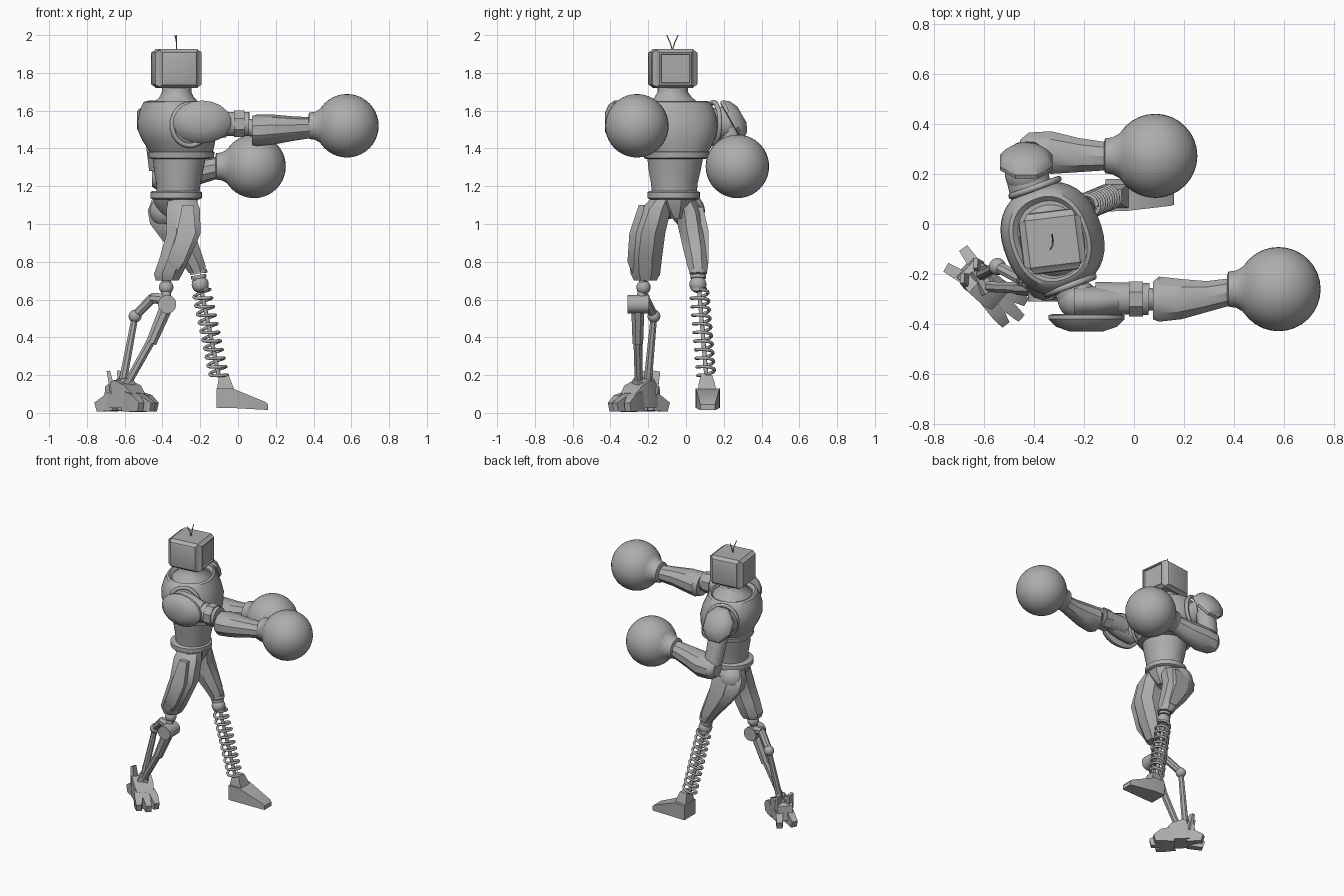
import bpy, bmesh, math
from math import cos, sin, pi, radians
from mathutils import Vector, Matrix

cube = bpy.data.objects.get("Cube")
if cube:
    bpy.data.objects.remove(cube, do_unlink=True)

grey = bpy.data.materials.new("plain grey")
grey.use_nodes = True
grey.diffuse_color = (0.42, 0.42, 0.42, 1)
grey.node_tree.nodes["Principled BSDF"].inputs["Base Color"].default_value = grey.diffuse_color

X, Y, Z = Vector((1, 0, 0)), Vector((0, 1, 0)), Vector((0, 0, 1))


def finish(name, bm, angle=35):
    bmesh.ops.recalc_face_normals(bm, faces=bm.faces)
    mesh = bpy.data.meshes.new(name)
    bm.to_mesh(mesh)
    bm.free()
    mesh.materials.append(grey)
    ob = bpy.data.objects.new(name, mesh)
    bpy.context.collection.objects.link(ob)
    bpy.ops.object.select_all(action='DESELECT')
    ob.select_set(True)
    bpy.context.view_layer.objects.active = ob
    bpy.ops.object.shade_smooth_by_angle(angle=radians(angle))
    return ob


def loft(name, rings, sides=24, u=None, v=None, power=2, angle=35):
    """Skin a row of rings, each (centre, half size along u, half size along v)."""
    rings = [(Vector(c), a, b) for c, a, b in rings]
    if u is None:
        axis = (rings[-1][0] - rings[0][0]).normalized()
        u = axis.cross(Z if abs(axis.z) < 0.9 else Y).normalized()
        v = u.cross(axis)
    bm = bmesh.new()
    grow = 1 / cos(pi / sides)
    rows = []
    for c, a, b in rings:
        row = []
        for i in range(sides):
            t = (i + 0.5) * 2 * pi / sides
            s, k = [math.copysign(abs(f) ** (2 / power), f) * grow for f in (sin(t), cos(t))]
            row.append(bm.verts.new(c + u * (a * k) + v * (b * s)))
        rows.append(row)
    for r, q in zip(rows, rows[1:]):
        for i in range(sides):
            j = (i + 1) % sides
            bm.faces.new((r[i], r[j], q[j], q[i]))
    bm.faces.new(rows[0])
    bm.faces.new(rows[-1])
    return finish(name, bm, angle)


def bar(name, p, q, r0, r1=None, sides=12, flat=1):
    r1 = r1 or r0
    return loft(name, [(p, r0, r0 * flat), (q, r1, r1 * flat)], sides)


def ball(name, c, r):
    bm = bmesh.new()
    bmesh.ops.create_uvsphere(bm, u_segments=32, v_segments=20, radius=r,
                              matrix=Matrix.Translation(c))
    return finish(name, bm)


def tube(name, pts, r, cyclic=False):
    curve = bpy.data.curves.new(name, 'CURVE')
    curve.dimensions = '3D'
    curve.bevel_depth, curve.bevel_resolution = r, 2
    spline = curve.splines.new('POLY')
    spline.points.add(len(pts) - 1)
    for p, co in zip(spline.points, pts):
        p.co = (*co, 1)
    spline.use_cyclic_u = cyclic
    curve.materials.append(grey)
    ob = bpy.data.objects.new(name, curve)
    bpy.context.collection.objects.link(ob)
    return ob


# Boxy head: framed, sunken screen in front and raised panels elsewhere
bm = bmesh.new()
bmesh.ops.create_cube(bm, size=1, matrix=Matrix.Diagonal((0.215, 0.205, 0.205, 1)))
sides = [f for f in bm.faces if abs(f.normal.z) < 0.5]
bmesh.ops.bevel(bm, geom=list(bm.edges), offset=0.008, segments=1, affect='EDGES')
for face in [f for f in bm.faces if f.calc_area() > 0.02 and abs(f.normal.z) < 0.5]:
    n = face.normal.copy()
    bmesh.ops.inset_region(bm, faces=[face], thickness=0.012, depth=0.016)
    if n.x > 0.5:
        bmesh.ops.inset_region(bm, faces=[face], thickness=0.012, depth=0)
        bmesh.ops.inset_region(bm, faces=[face], thickness=0.004, depth=-0.01)
    else:
        bmesh.ops.inset_region(bm, faces=[face], thickness=0.014, depth=0.004)
head = finish("head", bm, 25)
head.location = (-0.325, -0.07, 1.823)
head.rotation_euler.z = radians(7)
for s in (-1, 1):
    tube("antenna", [(-0.325, -0.072, 1.92), (-0.325, -0.072 + s * 0.012, 1.96),
                     (-0.33 + s * 0.004, -0.072 + s * 0.03, 2.0)], 0.003)

# Torso, turned a little towards the left
turn = Matrix.Rotation(radians(20), 3, 'Z')
fwd, side = turn @ X, turn @ Y


def trunk(name, rows, power=2):
    loft(name, [((x, y, z), a, b) for z, x, y, a, b in rows], 40, fwd, side, power)


trunk("neck", [(1.58, -.325, -.06, .17, .18), (1.63, -.325, -.065, .135, .15),
               (1.67, -.325, -.068, .09, .1), (1.7, -.325, -.07, .077, .08),
               (1.73, -.325, -.07, .077, .08)])
trunk("chest_vest", [(1.345, -.305, -.055, .15, .155), (1.35, -.3, -.05, .168, .167),
                     (1.38, -.3, -.05, .17, .172), (1.385, -.3, -.05, .163, .167),
                     (1.44, -.313, -.053, .185, .2), (1.5, -.325, -.055, .199, .22),
                     (1.56, -.33, -.06, .19, .222), (1.61, -.335, -.06, .172, .207),
                     (1.645, -.335, -.06, .155, .185), (1.652, -.335, -.06, .14, .17),
                     (1.635, -.33, -.062, .125, .155)], 2.3)
trunk("waist", [(1.15, -.318, -.062, .11, .118), (1.22, -.315, -.062, .117, .125),
                (1.28, -.315, -.06, .128, .138), (1.36, -.31, -.057, .14, .15)])
trunk("belt", [(1.13, -.328, -.065, .122, .126), (1.137, -.328, -.065, .136, .138),
               (1.168, -.328, -.065, .136, .138), (1.176, -.328, -.065, .122, .126)])
loft("pelvis", [((-.33, -.065, 1.14), .12, .12), ((-.33, -.06, 1.1), .11, .1),
                ((-.32, -.05, 1.03), .06, .04)], 10, X, Y)

# Arm holes
for s, c in ((-1, (-.255, -.245, 1.525)), (1, (-.395, .145, 1.535))):
    c = Vector(c)
    tube("arm_hole_rim", [c + fwd * (.1 * cos(t)) + Z * (.11 * sin(t))
                          for t in (i * pi / 16 for i in range(32))], .013, True)


def pad(name, c, n, u, v, a, b, sides):
    """Domed shoulder plate facing n."""
    c = Vector(c)
    steps = ((0, .9), (.004, 1), (.02, 1), (.05, .8), (.07, .42))
    loft(name, [(c + n * d, a * k, b * k) for d, k in steps], sides, u, v)


def glove(name, c):
    """Round boxing glove with a flared cuff on its -x side."""
    c = Vector(c)
    ball(name, c, .168)
    cuff = ((-.205, .055), (-.2, .07), (-.17, .074), (-.145, .088), (-.12, .115), (-.09, .14))
    loft(name + "_cuff", [(c + X * d, r, r) for d, r in cuff], 32, Y, Z)


# Right arm, stretched out straight
bar("right_shoulder_axle", (-.27, -.2, 1.53), (-.23, -.31, 1.53), .07, sides=20)
ball("right_shoulder_ball", (-.225, -.3, 1.53), .08)
pad("right_shoulder_pad", (-.19, -.36, 1.54), -Y, X, Z, .152, .112, 18)
loft("right_upper_arm", [((-.24, -.31, 1.54), .065, .1), ((-.15, -.31, 1.54), .06, .095),
                         ((-.06, -.305, 1.53), .05, .07)], 16, Y, Z)
bar("right_elbow", (-.155, -.295, 1.53), (.06, -.3, 1.53), .064, sides=20)
bar("right_elbow_band", (-.02, -.3, 1.53), (.035, -.3, 1.53), .07, sides=8)
bar("right_elbow_neck", (.04, -.3, 1.515), (.12, -.3, 1.5), .045)
loft("right_forearm", [((.075, -.305, 1.495), .075, .074), ((.1, -.3, 1.495), .09, .08),
                       ((.19, -.3, 1.5), .08, .075), ((.29, -.29, 1.505), .062, .062),
                       ((.39, -.27, 1.51), .054, .052)], 10, Y, Z)
glove("right_glove", (.577, -.26, 1.52))

# Left arm, bent at the elbow
bar("left_shoulder_axle", (-.4, .08, 1.53), (-.43, .21, 1.53), .085, sides=20)
ball("left_shoulder_ball", (-.43, .2, 1.54), .085)
down = Vector((0, .5, -.866))
pad("left_shoulder_pad", (-.43, .235, 1.545), Vector((0, .866, .5)), X, down, .105, .115, 8)
loft("left_upper_arm", [((-.43, .215, 1.53), .07, .06), ((-.42, .25, 1.4), .065, .06),
                        ((-.41, .275, 1.28), .06, .06)], 12, X, Y)
loft("left_forearm", [((-.455, .29, 1.25), .045, .05), ((-.42, .29, 1.25), .075, .072),
                      ((-.33, .285, 1.255), .085, .08), ((-.22, .275, 1.275), .068, .068),
                      ((-.1, .27, 1.3), .055, .055)], 10, Y, Z)
glove("left_glove", (.085, .272, 1.305))

# Faceted thighs with a raised front plate
loft("right_thigh", [((-.295, -.13, 1.13), .075, .06), ((-.29, -.16, 1.08), .088, .08),
                     ((-.288, -.2, .95), .09, .09), ((-.335, -.215, .82), .08, .088),
                     ((-.37, -.215, .735), .075, .078), ((-.375, -.215, .7), .06, .06)], 8, X, Y)
loft("right_thigh_plate", [((-.265, -.235, 1.1), .03, .015), ((-.275, -.275, .95), .05, .025),
                           ((-.325, -.285, .8), .04, .025), ((-.35, -.27, .74), .025, .015)], 4, X, Y)
loft("left_thigh", [((-.355, .0, 1.13), .1, .05), ((-.36, .02, 1.07), .118, .07),
                    ((-.355, .03, 1.0), .11, .075), ((-.29, .05, .88), .085, .068),
                    ((-.23, .062, .78), .058, .055), ((-.215, .065, .74), .045, .045)], 8, X, Y)
loft("left_thigh_plate", [((-.34, .06, 1.09), .06, .03), ((-.32, .09, .97), .055, .028),
                          ((-.235, .1, .79), .03, .02)], 4, X, Y)
ball("right_hip", (-.31, -.1, 1.1), .075)
ball("left_hip", (-.38, .01, 1.07), .09)

# Right shin: linked rods
ball("right_knee_ball", (-.38, -.225, .665), .038)
bar("right_knee_post", (-.38, -.225, .7), (-.38, -.24, .58), .024)
bar("right_knee_axle", (-.375, -.31, .575), (-.375, -.195, .575), .048, sides=16)
bar("upper_link", (-.39, -.23, .6), (-.46, -.22, .61), .03, .026, 8)
bar("middle_link", (-.45, -.22, .61), (-.545, -.17, .515), .024, .022, 8)
ball("link_ball", (-.545, -.17, .512), .034)
bar("rear_rod", (-.545, -.17, .51), (-.615, -.205, .14), .017, .022, 8)
bar("front_rod_top", (-.375, -.255, .57), (-.46, -.255, .37), .035, .028, 8)
bar("front_rod_bottom", (-.455, -.255, .39), (-.6, -.25, .13), .023, .02, 8)
bar("ankle_axle", (-.625, -.18, .15), (-.575, -.27, .15), .035, sides=10)


def foot_point(along, across, z):
    f, s = Vector((.74, -.67, 0)), Vector((.67, .74, 0))
    return Vector((-.6, -.24, z)) + f * along + s * across


# Right foot: blocky body with splayed toes and heel spurs
loft("right_foot_body", [(foot_point(-.1, 0, .09), .05, .05), (foot_point(-.03, 0, .1), .065, .075),
                         (foot_point(.05, 0, .085), .065, .06), (foot_point(.09, 0, .065), .055, .04)], 4)
for spread in (-1, 0, 1):
    reach = .2 if spread == 0 else .17
    base, mid, tip = (foot_point(.05, spread * .04, .06), foot_point(.12, spread * .05, .05),
                      foot_point(reach, spread * .06, .03))
    loft("right_toe", [(base, .026, .055), (mid, .027, .045), (tip, .018, .024)], 4)
for s in (-1, 1):
    loft("heel_spur", [(foot_point(-.06, s * .03, .06), .025, .05),
                       (foot_point(-.15, s * .05, .03), .02, .025)], 4)
    loft("ankle_fin", [(foot_point(-.05, s * .035, .1), .015, .03),
                       (foot_point(-.08, s * .04, .22), .009, .02)], 4)

# Left shin: coil spring around a thin rod
ball("left_knee_ball", (-.2, .063, .68), .045)
for z, r in ((.755, .046), (.73, .041), (.705, .036)):
    bar("left_knee_ring", (-.21, .064, z), (-.207, .064, z - .018), r, sides=20)
top, bottom = Vector((-.193, .07, .645)), Vector((-.1, .108, .19))
axis = (bottom - top).normalized()
su = axis.cross(Y).normalized()
sv = su.cross(axis)
turns, steps = 10, 200
coil = []
for i in range(steps + 1):
    t = 2 * pi * turns * i / steps
    coil.append(top.lerp(bottom, i / steps) + (su * cos(t) + sv * sin(t)) * .046)
tube("shin_spring", coil, .0085)
bar("spring_rod", top, bottom, .011)
bar("spring_cap", top + Z * .02, top, .04, sides=20)

# Left foot: long wedge with an ankle block
loft("left_foot", [((-.113, .115, .078), .065, .052), ((-.03, .115, .078), .063, .052),
                   ((.15, .115, .036), .042, .02), ((.16, .115, .03), .038, .014)], 4, Y, Z)
loft("left_ankle", [((-.065, .112, .11), .05, .05), ((-.07, .11, .16), .036, .042),
                    ((-.075, .108, .2), .026, .03)], 4, X, Y)
